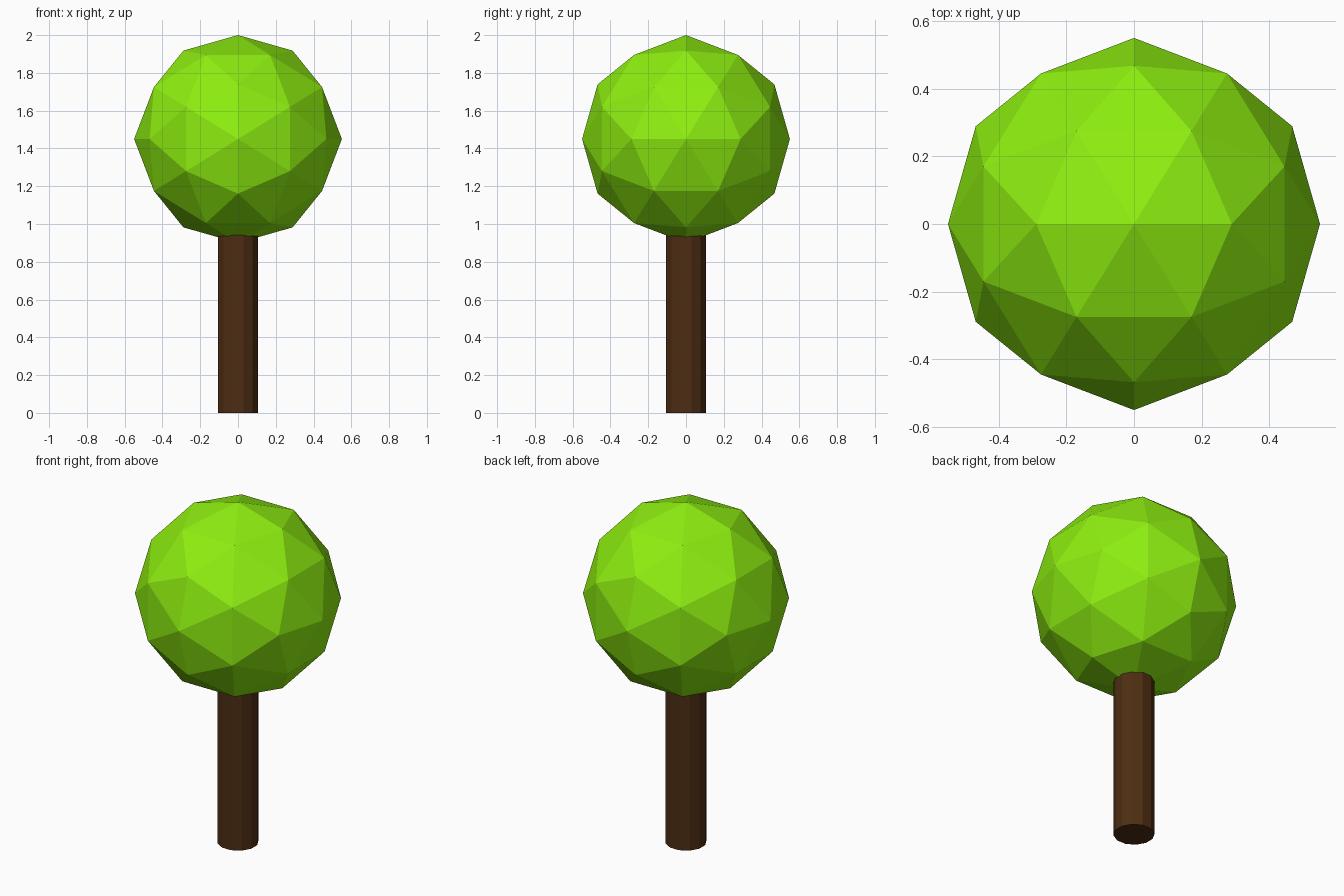
import bpy, bmesh
from math import sqrt, pi
from mathutils import Vector, Matrix

if "Cube" in bpy.data.objects:
    bpy.data.objects.remove(bpy.data.objects["Cube"])


def finish(bm, name, color):
    bmesh.ops.recalc_face_normals(bm, faces=bm.faces)
    mesh = bpy.data.meshes.new(name)
    bm.to_mesh(mesh)
    bm.free()
    mat = bpy.data.materials.new(name + "_color")
    mat.diffuse_color = (*color, 1)
    mat.use_nodes = True
    mat.node_tree.nodes["Principled BSDF"].inputs["Base Color"].default_value = mat.diffuse_color
    mesh.materials.append(mat)
    obj = bpy.data.objects.new(name, mesh)
    bpy.context.collection.objects.link(obj)
    return obj


# Foliage: icosahedron with its edges square to the axes, subdivided once
R, CENTRE = 0.55, 1.45
phi = (1 + sqrt(5)) / 2
bm = bmesh.new()
for a in (-1, 1):
    for b in (-phi, phi):
        for co in ((a, 0, b), (0, b, a), (b, a, 0)):
            bm.verts.new(co)
bmesh.ops.convex_hull(bm, input=bm.verts)
bmesh.ops.subdivide_edges(bm, edges=bm.edges[:], cuts=1, use_grid_fill=True)
for v in bm.verts:
    v.co = v.co.normalized() * R + Vector((0, 0, CENTRE))
finish(bm, "foliage", (0.27, 0.86, 0.005))

# Trunk: faceted cylinder running up into the foliage
H, SIDES = 1.1, 12
bm = bmesh.new()
bmesh.ops.create_cone(bm, cap_ends=True, segments=SIDES, radius1=0.11, radius2=0.11,
                      depth=H, matrix=Matrix.Translation((0, 0, H / 2))
                      @ Matrix.Rotation(pi / SIDES, 4, 'Z'))
finish(bm, "trunk", (0.075, 0.027, 0.006))
